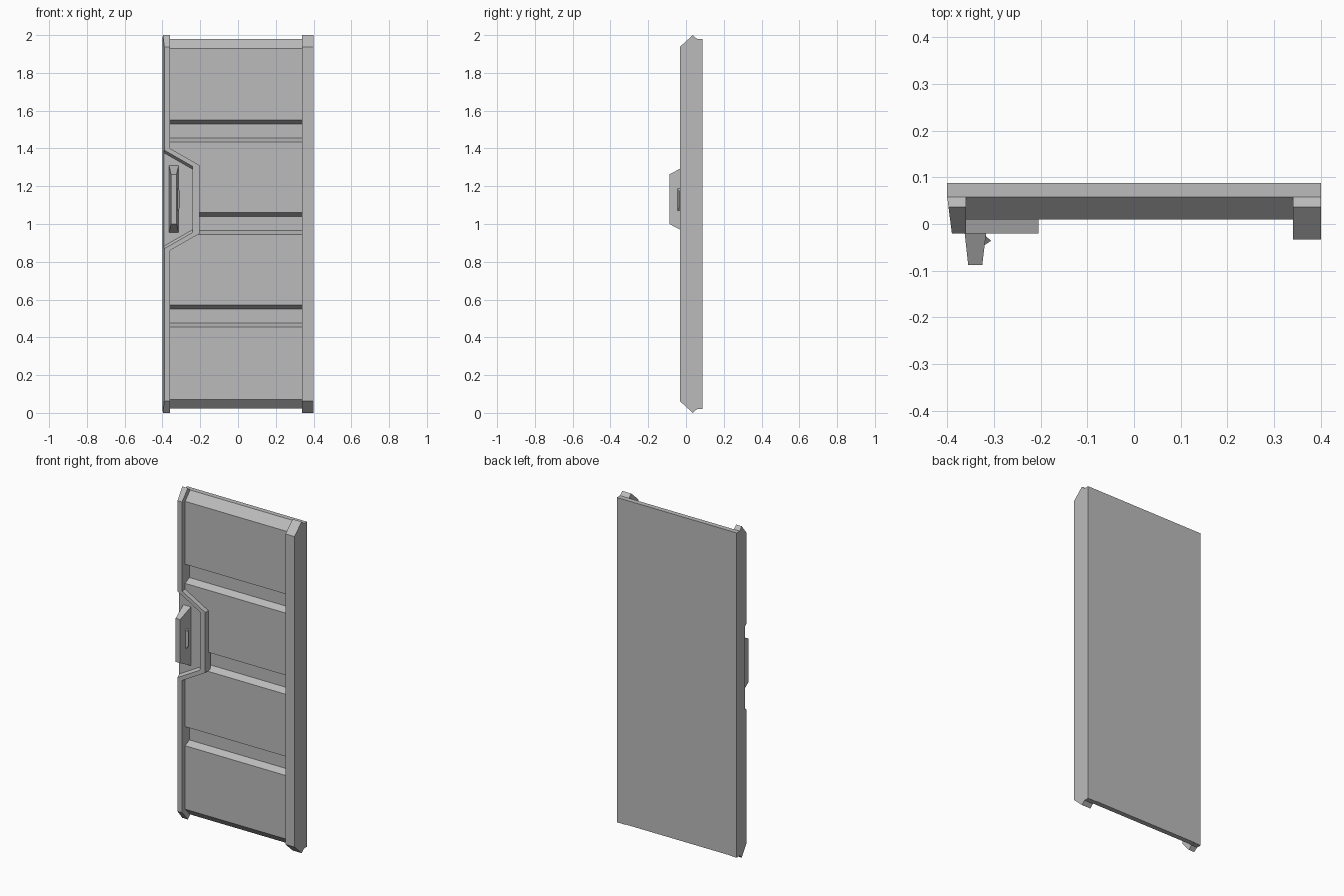
import bpy
import bmesh

cube = bpy.data.objects.get("Cube")
if cube:
    bpy.data.objects.remove(cube, do_unlink=True)

grey = bpy.data.materials.new("plain grey")
grey.use_nodes = True
tone = (0.5, 0.5, 0.5, 1)
grey.diffuse_color = tone
grey.node_tree.nodes["Principled BSDF"].inputs["Base Color"].default_value = tone


def loft(name, start, end):
    """Solid between two matching loops of points."""
    bm = bmesh.new()
    a = [bm.verts.new(p) for p in start]
    b = [bm.verts.new(p) for p in end]
    bm.faces.new(a)
    bm.faces.new(b)
    n = len(a)
    for i in range(n):
        j = (i + 1) % n
        bm.faces.new((a[i], a[j], b[j], b[i]))
    bmesh.ops.recalc_face_normals(bm, faces=bm.faces)
    mesh = bpy.data.meshes.new(name)
    bm.to_mesh(mesh)
    bm.free()
    mesh.materials.append(grey)
    obj = bpy.data.objects.new(name, mesh)
    bpy.context.collection.objects.link(obj)
    return obj


def extrude_x(name, profile, x0, x1):
    return loft(name, [(x0, y, z) for y, z in profile], [(x1, y, z) for y, z in profile])


def rect(x0, x1, z0, z1, y):
    return [(x0, y, z0), (x1, y, z0), (x1, y, z1), (x0, y, z1)]


def boolean(target, helper, operation):
    helper.hide_render = True
    mod = target.modifiers.new(operation.lower(), 'BOOLEAN')
    mod.operation, mod.object, mod.solver = operation, helper, 'EXACT'
    bpy.context.view_layer.objects.active = target
    bpy.ops.object.modifier_apply(modifier=mod.name)
    bpy.data.objects.remove(helper, do_unlink=True)


BACK, RIM, PANEL, FLOOR = 0.088, 0.058, 0.01, 0.05

# Door panel with three bevelled horizontal grooves
profile = [(BACK, 0.022), (RIM, 0.022), (PANEL, 0.072)]
for top in (0.57, 1.06, 1.55):
    profile += [(PANEL, top - 0.115), (FLOOR, top - 0.095), (FLOOR, top - 0.02), (PANEL, top)]
profile += [(PANEL, 1.93), (RIM, 1.98), (BACK, 1.98)]
extrude_x("door_panel", profile, -0.36, 0.34)


# Side stiles with pointed ends
def stile_profile(front):
    upper = [(front, 1.937), (0.036, 2.0), (RIM, 1.98), (BACK, 1.98)]
    lower = [(y, 2.0 - z) for y, z in reversed(upper)]
    return upper + lower


extrude_x("left_stile", stile_profile(-0.033), 0.34, 0.40)
PLATE = -0.02
right_stile = extrude_x("right_stile", stile_profile(PLATE), -0.40, -0.36)
for v in right_stile.data.vertices:  # outer side leans inward toward the front
    if v.co.x < -0.38 and v.co.y < RIM:
        v.co.x += 0.01 * (RIM - v.co.y) / (RIM - PLATE)

# Lock plate merged into the stile, with a hollow open to the edge
outline = [(-0.37, 0.855), (-0.36, 0.86), (-0.205, 0.948), (-0.205, 1.312), (-0.36, 1.40), (-0.37, 1.405)]
plate = loft("lock_plate", [(x, PLATE, z) for x, z in outline], [(x, 0.03, z) for x, z in outline])
boolean(right_stile, plate, 'UNION')


def hollow(y, inset):
    half = [(-0.45, 0.295 - inset), (-0.24, 0.175 - inset)]
    points = half + [(x, -h) for x, h in reversed(half)]
    return [(x, y, 1.13 + h) for x, h in points]


boolean(right_stile, loft("hollow_cutter", hollow(-0.04, -0.015), hollow(0.0, 0.015)), 'DIFFERENCE')

# Tapered handle
loft("handle", rect(-0.365, -0.314, 0.953, 1.31, 0.002), rect(-0.355, -0.325, 1.0, 1.263, -0.088))

# Small wedge latch on the handle's inner side
latch = [(-0.33, -0.052, 0.07), (-0.306, -0.036, 0.042), (-0.326, -0.018, 0.07)]
loft("handle_latch", [(x, y, 1.13 - h) for x, y, h in latch], [(x, y, 1.13 + h) for x, y, h in latch])
